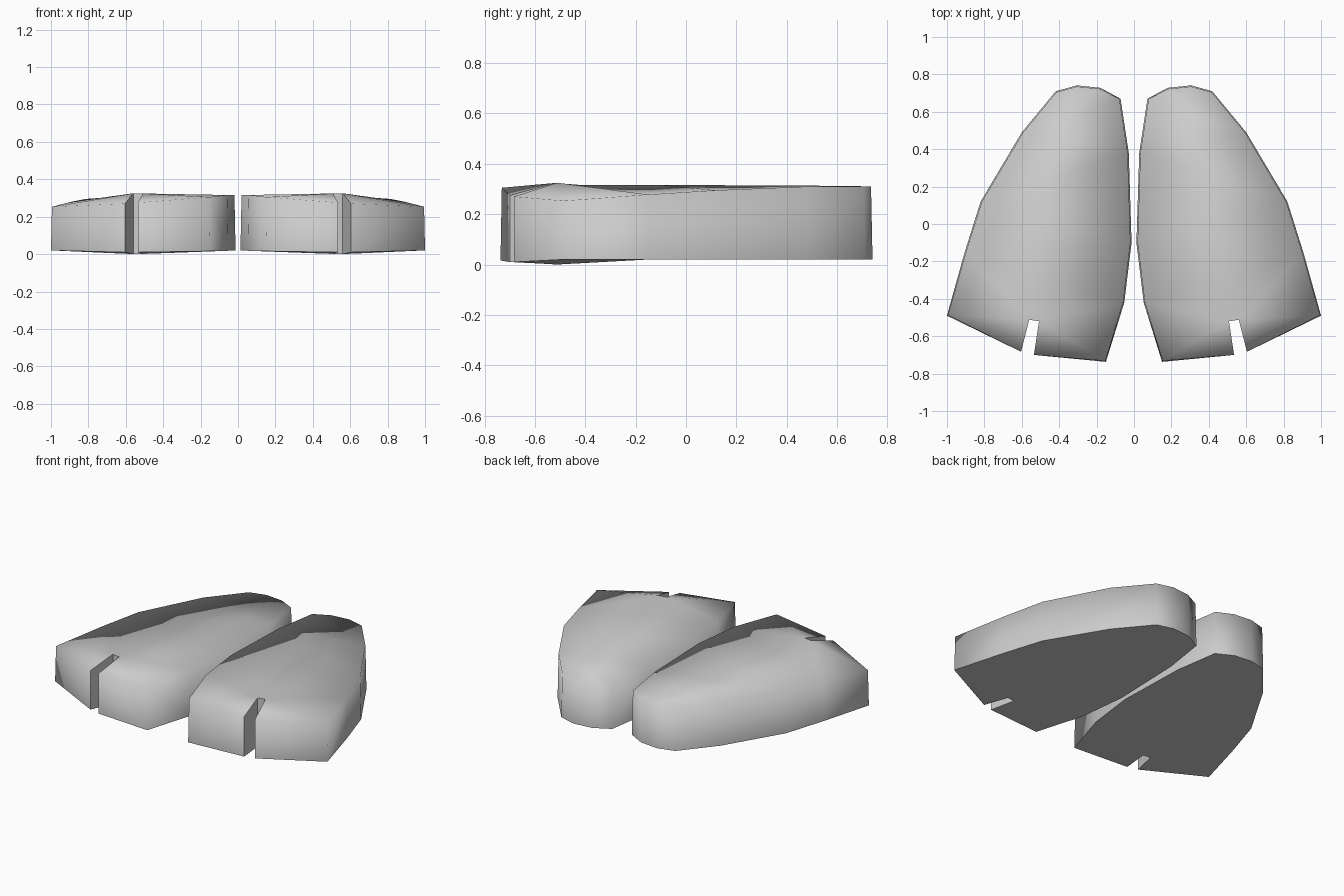
import bpy
import bmesh
from mathutils import Vector

cube = bpy.data.objects.get("Cube")
if cube:
    bpy.data.objects.remove(cube, do_unlink=True)

grey = bpy.data.materials.new("plain grey")
grey.use_nodes = True
colour = (0.6, 0.6, 0.6, 1.0)
grey.diffuse_color = colour
grey.node_tree.nodes["Principled BSDF"].inputs["Base Color"].default_value = colour

# Outline, counter-clockwise from the inner front corner: x, y, bottom z, top z
OUTLINE = [
    (0.150, -0.737, 0.016, 0.305),   # 0 inner front corner
    (0.535, -0.700, 0.010, 0.275),   # 1 notch mouth, inner side
    (0.508, -0.520, 0.001, 0.324),   # 2 notch end, inner side
    (0.560, -0.512, 0.000, 0.325),   # 3 notch end, outer side
    (0.604, -0.683, 0.010, 0.270),   # 4 notch mouth, outer side
    (1.000, -0.490, 0.020, 0.253),   # 5 outer front corner
    (0.905, -0.150, 0.020, 0.278),   # 6 outer side
    (0.820, 0.120, 0.020, 0.295),    # 7
    (0.600, 0.490, 0.020, 0.310),    # 8
    (0.418, 0.710, 0.020, 0.310),    # 9 heel
    (0.305, 0.741, 0.020, 0.310),    # 10
    (0.180, 0.728, 0.020, 0.310),    # 11
    (0.072, 0.670, 0.020, 0.312),    # 12 inner side
    (0.028, 0.380, 0.020, 0.314),    # 13
    (0.013, -0.100, 0.020, 0.316),   # 14
    (0.052, -0.420, 0.018, 0.316),   # 15
]
# Strips across the foot, shared by the sole and the upper surface
STRIPS = [
    (0, 1, 2), (0, 2, 15), (3, 4, 5), (3, 5, 6),
    (2, 3, 6), (2, 6, 15), (15, 6, 14), (14, 6, 7),
    (14, 7, 13), (13, 7, 8), (13, 8, 12), (12, 8, 9),
    (12, 9, 11), (11, 9, 10),
]
NOTCH = {1, 2, 3, 4}
TAPER = 0.006


def build_foot(name, side):
    """One flat-soled foot; side is +1 for left and -1 for right."""
    bm = bmesh.new()
    count = len(OUTLINE)
    low, high = [], []
    for i, (x, y, z0, z1) in enumerate(OUTLINE):
        before, after = OUTLINE[i - 1], OUTLINE[(i + 1) % count]
        along = Vector((after[0] - before[0], after[1] - before[1])).normalized()
        # The upper rim leans slightly inwards, except in the notch
        lean = 0 if i in NOTCH else TAPER
        low.append(bm.verts.new((side * x, y, z0)))
        high.append(bm.verts.new((side * (x - along.y * lean), y + along.x * lean, z1)))

    for a, b, c in STRIPS:
        bm.faces.new((high[a], high[b], high[c]))
        bm.faces.new((low[c], low[b], low[a]))
    for i in range(count):
        j = (i + 1) % count
        bm.faces.new((low[i], low[j], high[j], high[i]))
    bmesh.ops.recalc_face_normals(bm, faces=bm.faces)

    # Soft upper surface and walls, crisp sole and notch
    for face in bm.faces:
        face.smooth = True
    for i in range(count):
        j = (i + 1) % count
        bm.edges.get((low[i], low[j])).smooth = False
        if i in NOTCH:
            bm.edges.get((low[i], high[i])).smooth = False
            if j in NOTCH:
                bm.edges.get((high[i], high[j])).smooth = False

    mesh = bpy.data.meshes.new(name)
    bm.to_mesh(mesh)
    bm.free()
    mesh.materials.append(grey)
    foot = bpy.data.objects.new(name, mesh)
    bpy.context.collection.objects.link(foot)


build_foot("left_foot", 1)
build_foot("right_foot", -1)
